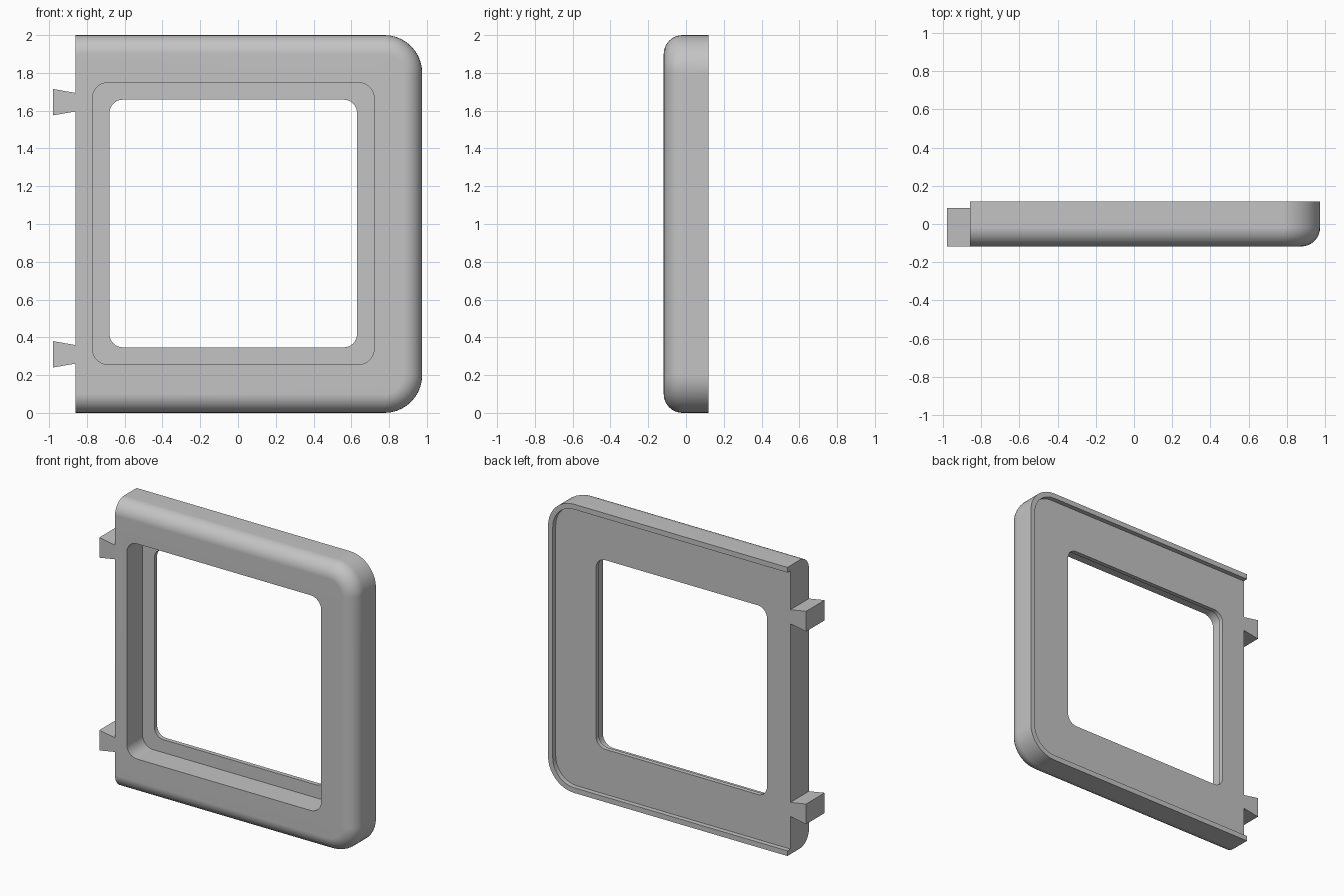
import bpy
import bmesh
from math import sin, cos, pi

cube = bpy.data.objects.get("Cube")
if cube:
    bpy.data.objects.remove(cube, do_unlink=True)

SEG = 10                      # steps per rounded corner
FRONT, BACK = -0.118, 0.118   # full depth
PLATE, LEDGE = 0.085, 0.055   # rear pocket floor, window ledge
LEFT, RIGHT, HEIGHT = -0.86, 0.975, 2.0

grey = bpy.data.materials.new("plain grey")
grey.use_nodes = True
grey.diffuse_color = (0.55, 0.55, 0.55, 1)
grey.node_tree.nodes["Principled BSDF"].inputs["Base Color"].default_value = (0.55, 0.55, 0.55, 1)


def rounded(x0, x1, z0, z1, r_low, r_high, y):
    """Rectangle loop; r_low rounds the x0 corners, r_high the x1 corners."""
    corners = [(x1, z1, -1, -1, r_high, 0), (x0, z1, 1, -1, r_low, 1),
               (x0, z0, 1, 1, r_low, 2), (x1, z0, -1, 1, r_high, 3)]
    loop = []
    for cx, cz, sx, sz, r, quarter in corners:
        for i in range(SEG + 1):
            a = (quarter + i / SEG) * pi / 2
            loop.append((cx + sx * r + r * cos(a), y, cz + sz * r + r * sin(a)))
    return loop


def loft(name, loops, closed=False):
    """Skin successive loops; either join last to first or cap both ends."""
    bm = bmesh.new()
    rings = [[bm.verts.new(p) for p in loop] for loop in loops]
    n = len(rings[0])
    pairs = list(zip(rings, rings[1:]))
    if closed:
        pairs.append((rings[-1], rings[0]))
    else:
        bm.faces.new(rings[0])
        bm.faces.new(rings[-1])
    for a, b in pairs:
        for i in range(n):
            j = (i + 1) % n
            bm.faces.new((a[i], a[j], b[j], b[i]))
    bmesh.ops.remove_doubles(bm, verts=bm.verts[:], dist=0.0001)
    bmesh.ops.recalc_face_normals(bm, faces=bm.faces[:])
    mesh = bpy.data.meshes.new(name)
    bm.to_mesh(mesh)
    bm.free()
    mesh.materials.append(grey)
    obj = bpy.data.objects.new(name, mesh)
    bpy.context.collection.objects.link(obj)
    return obj


def outer(inset, y):
    return rounded(LEFT, RIGHT - inset, inset, HEIGHT - inset, 0, 0.2 - inset, y)


def window(grow, radius, y):
    return rounded(-0.68 - grow, 0.63 + grow, 0.347 - grow, 1.658 + grow, radius, radius, y)


# Frame: window ledge, outer wall, rounded front edge and stepped window
fillet = 0.1
section = [window(0, 0.07, BACK), outer(0, BACK)]
for k in range(9):
    a = k / 8 * pi / 2
    section.append(outer(fillet * (1 - cos(a)), FRONT + fillet * (1 - sin(a))))
section += [window(0.09, 0.08, FRONT), window(0.09, 0.08, LEDGE), window(0, 0.07, LEDGE)]
frame = loft("frame", section, closed=True)

# Rear pocket, open on the hinge side, leaving a thin rim
lip = 0.036
pocket = loft("pocket_cutter", [
    rounded(LEFT - 0.3, RIGHT - lip, lip, HEIGHT - lip, 0, 0.2 - lip, y) for y in (PLATE, BACK + 0.1)])
pocket.hide_render = True
cut = frame.modifiers.new("pocket", 'BOOLEAN')
cut.operation = 'DIFFERENCE'
cut.solver = 'EXACT'
cut.object = pocket
bpy.ops.object.select_all(action='DESELECT')
bpy.context.view_layer.objects.active = frame
frame.select_set(True)
bpy.ops.object.modifier_apply(modifier=cut.name)
bpy.data.objects.remove(pocket, do_unlink=True)
bpy.ops.object.shade_smooth_by_angle(angle=pi / 6)
weighted = frame.modifiers.new("even_shading", 'WEIGHTED_NORMAL')
weighted.keep_sharp = True

# Dovetail tabs on the side
for name, z in (("lower_dovetail", 0.31), ("upper_dovetail", 1.645)):
    loft(name, [[(LEFT, y, z - 0.049), (LEFT, y, z + 0.049),
                 (-0.98, y, z + 0.07), (-0.98, y, z - 0.07)] for y in (FRONT, PLATE)])
